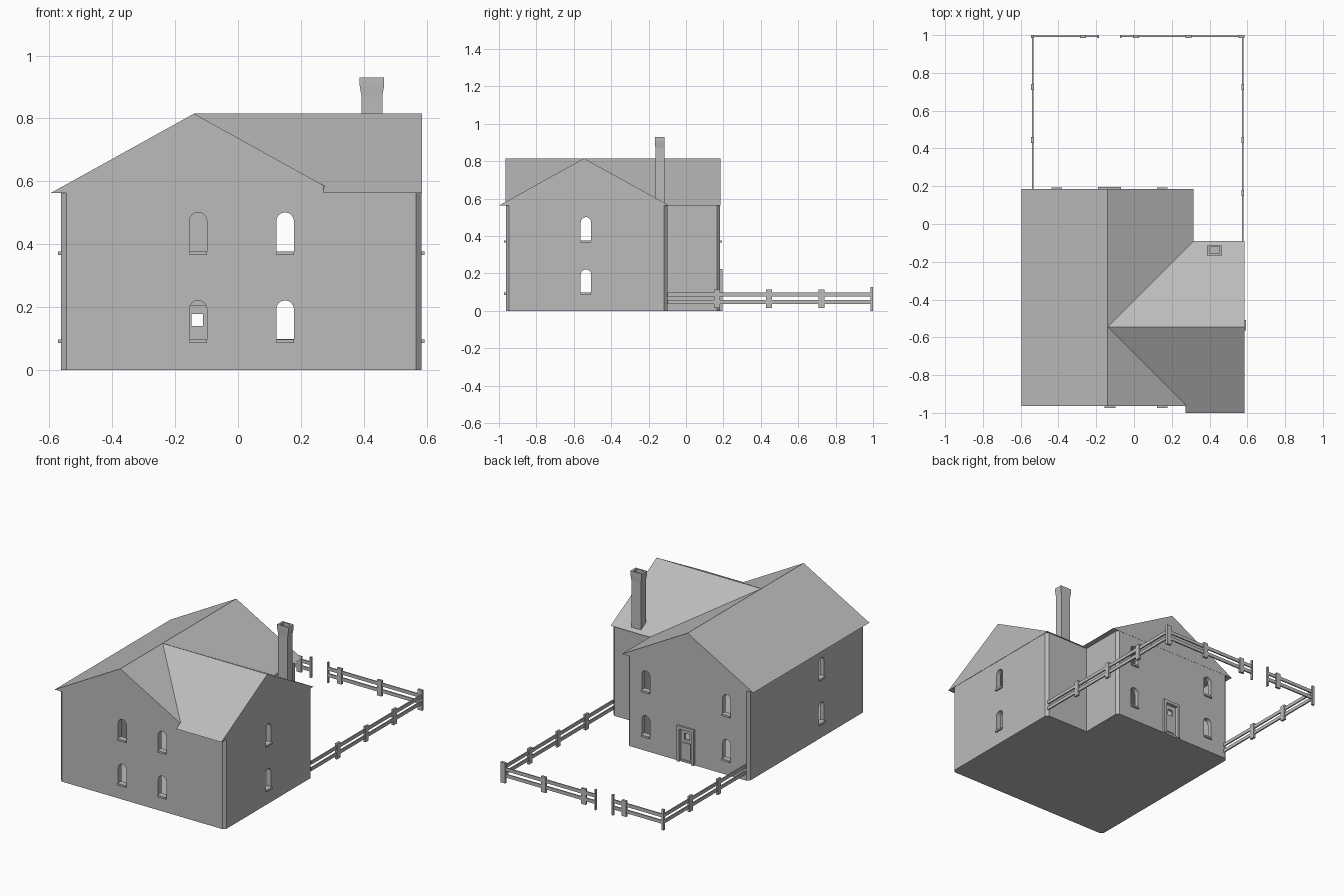
import bpy, bmesh, math
from mathutils import Vector

if "Cube" in bpy.data.objects:
    bpy.data.objects.remove(bpy.data.objects["Cube"])

GREY = (0.5, 0.5, 0.5, 1)
stone = bpy.data.materials.new("plain_grey")
stone.use_nodes = True
stone.diffuse_color = GREY
stone.node_tree.nodes["Principled BSDF"].inputs["Base Color"].default_value = GREY

FRONT, BACK, LEFT, RIGHT, NOTCH_X, NOTCH_Y = -0.963, 0.183, -0.563, 0.583, 0.28, -0.1
EAVE, RIDGE, RIDGE_X, RIDGE_Y = 0.563, 0.815, -0.14, -0.545


def finish(name, bm):
    bmesh.ops.recalc_face_normals(bm, faces=bm.faces)
    mesh = bpy.data.meshes.new(name)
    bm.to_mesh(mesh)
    bm.free()
    mesh.materials.append(stone)
    obj = bpy.data.objects.new(name, mesh)
    bpy.context.collection.objects.link(obj)
    return obj


def add_prism(bm, points, offset):
    """Extrude a planar outline along an offset."""
    face = bm.faces.new([bm.verts.new(p) for p in points])
    top = bmesh.ops.extrude_face_region(bm, geom=[face], use_keep_orig=True)["geom"]
    bmesh.ops.translate(bm, vec=offset, verts=[v for v in top if isinstance(v, bmesh.types.BMVert)])


def add_box(bm, x0, x1, y0, y1, z0, z1):
    add_prism(bm, [(x0, y0, z0), (x1, y0, z0), (x1, y1, z0), (x0, y1, z0)], (0, 0, z1 - z0))


def cut(target, cutter):
    mod = target.modifiers.new("cut", "BOOLEAN")
    mod.object, mod.operation, mod.solver = cutter, "DIFFERENCE", "EXACT"
    bpy.context.view_layer.update()
    graph = bpy.context.evaluated_depsgraph_get()
    mesh = bpy.data.meshes.new_from_object(target.evaluated_get(graph))
    target.modifiers.clear()
    target.data = mesh
    bpy.data.objects.remove(cutter)


def footprint(inset, chamfer, z):
    """L-shaped plan with its outer corners chamfered."""
    l, r, f, b = LEFT + inset, RIGHT - inset, FRONT + inset, BACK - inset
    nx, ny = NOTCH_X - inset, NOTCH_Y - inset
    corners = [Vector(p) for p in ((l, f, z), (r, f, z), (r, ny, z), (nx, ny, z), (nx, b, z), (l, b, z))]
    points = []
    for i, p in enumerate(corners):
        if i == 3 or not chamfer:
            points.append(p)
            continue
        for q in (corners[i - 1], corners[(i + 1) % 6]):
            points.append(p + (q - p).normalized() * chamfer)
    return points


# Hollow walls
bm = bmesh.new()
add_prism(bm, footprint(0, 0.017, 0), (0, 0, EAVE))
walls = finish("walls", bm)
bm = bmesh.new()
add_prism(bm, footprint(0.03, 0, 0.012), (0, 0, EAVE - 0.02))
cut(walls, finish("room_cutter", bm))

# Window openings, sills and doorway: (wall axis, wall position, outward sign, centres along wall)
HALF, SILL = 0.028, 0.012
window_rows = [("y", FRONT, -1, (-0.127, 0.15)), ("y", BACK, 1, (-0.41, 0.15)),
               ("x", LEFT, -1, (-0.535,)), ("x", RIGHT, 1, (-0.535,))]
holes, sills = bmesh.new(), bmesh.new()
for axis, wall, sign, centres in window_rows:
    for c in centres:
        for base in (0.085, 0.365):
            outline = [(c - HALF, base), (c + HALF, base)]
            for i in range(9):
                a = math.pi * i / 8
                outline.append((c + HALF * math.cos(a), base + 0.108 + HALF * math.sin(a)))
            near, far = wall + sign * 0.02, -sign * 0.07
            if axis == "y":
                add_prism(holes, [(u, near, z) for u, z in outline], (0, far, 0))
                ys = sorted((wall - sign * 0.028, wall + sign * 0.01))
                add_box(sills, c - HALF, c + HALF, *ys, base, base + SILL)
            else:
                add_prism(holes, [(near, u, z) for u, z in outline], (far, 0, 0))
                xs = sorted((wall - sign * 0.028, wall + sign * 0.01))
                add_box(sills, *xs, c - HALF, c + HALF, base, base + SILL)
DOOR_X = -0.13
add_box(holes, DOOR_X - 0.045, DOOR_X + 0.045, BACK - 0.05, BACK + 0.02, 0.012, 0.205)
bmesh.ops.recalc_face_normals(holes, faces=holes.faces)
cut(walls, finish("opening_cutter", holes))
finish("window_sills", sills)

# Door frame, and door built around a small square window
bm = bmesh.new()
for s in (-1, 1):
    xs = sorted((DOOR_X + s * 0.042, DOOR_X + s * 0.06))
    add_box(bm, *xs, BACK - 0.02, BACK + 0.012, 0, 0.205)
add_box(bm, DOOR_X - 0.06, DOOR_X + 0.06, BACK - 0.02, BACK + 0.012, 0.205, 0.224)
finish("door_frame", bm)
bm = bmesh.new()
y0, y1 = BACK - 0.022, BACK - 0.008
add_box(bm, DOOR_X - 0.042, DOOR_X - 0.018, y0, y1, 0.005, 0.205)
add_box(bm, DOOR_X + 0.018, DOOR_X + 0.042, y0, y1, 0.005, 0.205)
add_box(bm, DOOR_X - 0.018, DOOR_X + 0.018, y0, y1, 0.005, 0.14)
add_box(bm, DOOR_X - 0.018, DOOR_X + 0.018, y0, y1, 0.178, 0.205)
add_box(bm, DOOR_X - 0.028, DOOR_X + 0.028, y1, y1 + 0.005, 0.025, 0.12)
finish("door", bm)

# Main gable roof
SPAN_X, SPAN_Y = 0.455, 0.455
bm = bmesh.new()
add_prism(bm, [(RIDGE_X - SPAN_X, FRONT - 0.001, EAVE), (RIDGE_X + SPAN_X, FRONT - 0.001, EAVE),
               (RIDGE_X, FRONT - 0.001, RIDGE)], (0, BACK - FRONT + 0.002, 0))
finish("main_roof", bm)

# Wing roof, with a wedge running into the main roof
WING_X = 0.272
bm = bmesh.new()
add_prism(bm, [(WING_X, RIDGE_Y - SPAN_Y, EAVE), (WING_X, RIDGE_Y + SPAN_Y, EAVE),
               (WING_X, RIDGE_Y, RIDGE)], (RIGHT + 0.002 - WING_X, 0, 0))
finish("wing_roof", bm)
bm = bmesh.new()
reach = WING_X - RIDGE_X
low = RIDGE - (RIDGE - EAVE) * reach / SPAN_Y
base = [bm.verts.new(p) for p in ((WING_X, RIDGE_Y - reach, low), (WING_X, RIDGE_Y + reach, low),
                                  (WING_X, RIDGE_Y, RIDGE))]
tip = bm.verts.new((RIDGE_X, RIDGE_Y, RIDGE))
bm.faces.new(base)
for i in range(3):
    bm.faces.new((base[i], base[(i + 1) % 3], tip))
finish("wing_roof_valley", bm)

# Chimney: flared shaft with an open top
bm = bmesh.new()
CX, CY = 0.426, -0.14
rings = []
for hx, hy, z in ((0.033, 0.024, EAVE), (0.033, 0.024, 0.87), (0.039, 0.026, 0.905),
                  (0.039, 0.026, 0.93), (0.026, 0.017, 0.93), (0.026, 0.017, 0.87)):
    rings.append([bm.verts.new((CX + sx * hx, CY + sy * hy, z))
                  for sx, sy in ((-1, -1), (1, -1), (1, 1), (-1, 1))])
for lower, upper in zip(rings, rings[1:]):
    for i in range(4):
        j = (i + 1) % 4
        bm.faces.new((lower[i], lower[j], upper[j], upper[i]))
bm.faces.new(rings[0])
bm.faces.new(rings[-1])
finish("chimney", bm)

# Garden fence
FX0, FX1, FY = -0.537, 0.575, 0.993
rails, posts = bmesh.new(), bmesh.new()
for z0, z1 in ((0.037, 0.058), (0.077, 0.098)):
    add_box(rails, FX0 - 0.004, FX0 + 0.004, BACK, FY, z0, z1)
    add_box(rails, FX1 - 0.004, FX1 + 0.004, NOTCH_Y, FY, z0, z1)
    add_box(rails, FX0, -0.19, FY - 0.004, FY + 0.004, z0, z1)
    add_box(rails, -0.07, FX1, FY - 0.004, FY + 0.004, z0, z1)


def post(x, y, hx, hy, z0=0.015, z1=0.113):
    add_box(posts, x - hx, x + hx, y - hy, y + hy, z0, z1)


for y in (0.165, 0.445, 0.725):
    post(FX1, y, 0.007, 0.016)
    if y > BACK:
        post(FX0, y, 0.007, 0.016)
for x in (-0.27, 0.01, 0.288):
    post(x, FY, 0.016, 0.007)
post(FX0, FY, 0.008, 0.007, 0, 0.128)
post(FX1 - 0.007, FY, 0.016, 0.007, 0, 0.128)
for x in (-0.19, -0.07):
    post(x, FY, 0.005, 0.007, 0, 0.128)
finish("fence_rails", rails)
finish("fence_posts", posts)
